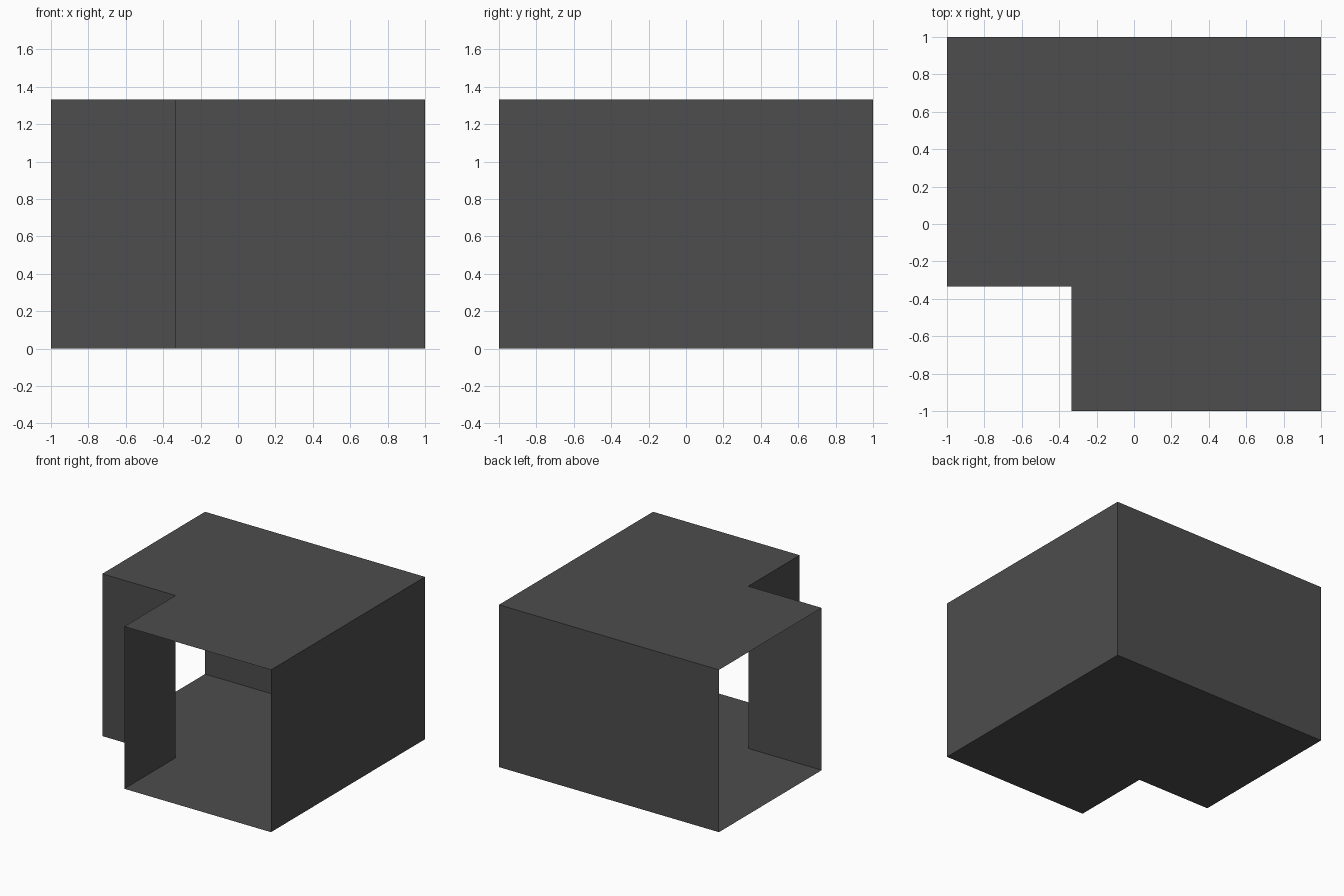
import bpy, bmesh

if "Cube" in bpy.data.objects:
    bpy.data.objects.remove(bpy.data.objects["Cube"])

H = 4 / 3      # height
N = -1 / 3     # inner corner of the notch

grey = bpy.data.materials.new("dark grey")
grey.diffuse_color = (0.075, 0.075, 0.075, 1)
grey.use_nodes = True
grey.node_tree.nodes["Principled BSDF"].inputs["Base Color"].default_value = grey.diffuse_color

# L-shaped plan, counter-clockwise from the inner corner
plan = [(N, N), (N, -1), (1, -1), (1, 1), (-1, 1), (-1, N)]
open_sides = {1, 4}   # front end and left end have no wall

bm = bmesh.new()
low = [bm.verts.new((x, y, 0)) for x, y in plan]
top = [bm.verts.new((x, y, H)) for x, y in plan]

# Floor and roof
bm.faces.new(low[::-1])
bm.faces.new(top)

# Walls
for i in range(len(plan)):
    if i not in open_sides:
        j = (i + 1) % len(plan)
        bm.faces.new((low[i], low[j], top[j], top[i]))

mesh = bpy.data.meshes.new("corner_passage")
bm.to_mesh(mesh)
bm.free()
mesh.materials.append(grey)
obj = bpy.data.objects.new("corner_passage", mesh)
bpy.context.collection.objects.link(obj)
